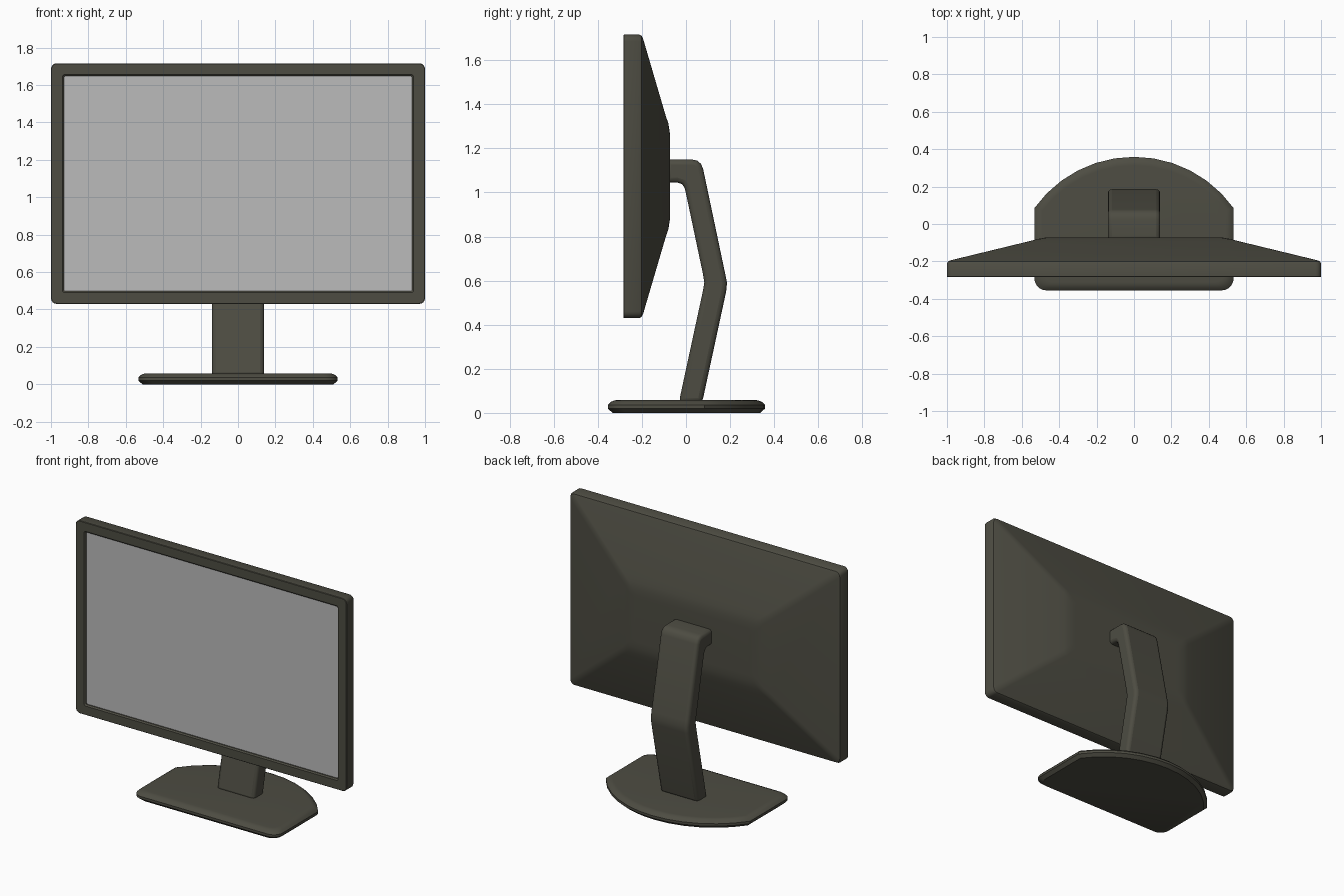
import bpy, bmesh, math

if "Cube" in bpy.data.objects:
    bpy.data.objects.remove(bpy.data.objects["Cube"])


def material(name, rgb):
    m = bpy.data.materials.new(name)
    m.diffuse_color = (*rgb, 1)
    m.use_nodes = True
    m.node_tree.nodes["Principled BSDF"].inputs["Base Color"].default_value = m.diffuse_color
    return m


dark = material("dark_plastic", (0.075, 0.073, 0.055))
grey = material("screen_grey", (0.5, 0.5, 0.5))


def loft(name, rings, mat, angle, caps=(True, True)):
    """Skin a list of equal-length closed rings of 3D points."""
    bm = bmesh.new()
    vr = [[bm.verts.new(p) for p in ring] for ring in rings]
    n = len(vr[0])
    for a, b in zip(vr, vr[1:]):
        for i in range(n):
            j = (i + 1) % n
            bm.faces.new((a[i], a[j], b[j], b[i]))
    if caps[0]:
        bm.faces.new(vr[0][::-1])
    if caps[1]:
        bm.faces.new(vr[-1])
    bmesh.ops.recalc_face_normals(bm, faces=bm.faces)
    me = bpy.data.meshes.new(name)
    bm.to_mesh(me)
    bm.free()
    ob = bpy.data.objects.new(name, me)
    bpy.context.collection.objects.link(ob)
    me.materials.append(mat)
    bpy.ops.object.select_all(action='DESELECT')
    bpy.context.view_layer.objects.active = ob
    ob.select_set(True)
    bpy.ops.object.shade_smooth_by_angle(angle=math.radians(angle))
    return ob


ZC = 1.073  # height of the display centre


def rect(hx, hz, r, y, steps=4):
    """Rounded rectangle facing the viewer at depth y."""
    pts = []
    for k, (sx, sz) in enumerate(((1, 1), (-1, 1), (-1, -1), (1, -1))):
        for i in range(steps + 1):
            a = math.pi / 2 * (k + i / steps)
            pts.append((sx * (hx - r) + r * math.cos(a), y,
                        ZC + sz * (hz - r) + r * math.sin(a)))
    return pts


# Display housing: screen recess, bezel, rim, tapered back
loft("display_housing", [rect(*a) for a in (
    (0.930, 0.575, 0.008, -0.268),
    (0.930, 0.575, 0.008, -0.276),
    (0.938, 0.583, 0.012, -0.284),
    (0.997, 0.640, 0.028, -0.284),
    (1.000, 0.643, 0.030, -0.281),
    (1.000, 0.643, 0.030, -0.212),
    (0.995, 0.637, 0.030, -0.201),
    (0.980, 0.622, 0.030, -0.194),
    (0.560, 0.275, 0.030, -0.092),
    (0.515, 0.240, 0.030, -0.080),
    (0.475, 0.195, 0.030, -0.073),
    (0.430, 0.155, 0.030, -0.072))], dark, 35, caps=(False, True))

# Screen panel
loft("screen", [rect(0.930, 0.575, 0.008, -0.268)], grey, 30, caps=(True, False))

# Bent stand neck: side profile swept across the width
profile = [(-0.09, 1.15), (0.025, 1.15), (0.05, 1.145), (0.068, 1.13), (0.078, 1.105),
           (0.178, 0.63), (0.186, 0.59), (0.182, 0.55), (0.073, 0.045),
           (-0.033, 0.045), (0.076, 0.55), (0.083, 0.59), (0.077, 0.63),
           (0.0, 0.995), (-0.006, 1.02), (-0.018, 1.038), (-0.04, 1.045), (-0.09, 1.045)]
neck = loft("stand_neck", [[(x, y, z) for y, z in profile] for x in (-0.14, 0.14)], dark, 40)
bevel = neck.modifiers.new("soft_edges", 'BEVEL')
bevel.width = 0.022
bevel.segments = 3
bevel.limit_method = 'ANGLE'
bevel.angle_limit = math.radians(60)


# Stand base: straight front, arched back
def base_ring(z, d):
    pts = []
    r, hx, y0 = 0.065, 0.533, -0.355
    for s, start in ((-1, math.pi), (1, 1.5 * math.pi)):
        for i in range(6):
            a = start + math.pi / 2 * i / 5
            pts.append((s * (hx - r) + r * math.cos(a), y0 + r + r * math.sin(a)))
    R, cy = 0.655, -0.296
    half = math.asin(hx / R)
    for i in range(13):
        a = half - 2 * half * i / 12
        pts.append((R * math.sin(a), cy + R * math.cos(a)))
    return [(x * (1 - d / hx), y * (1 - d / 0.357), z) for x, y in pts]


loft("stand_base", [base_ring(z, d) for z, d in (
    (0, 0.022), (0.02, 0.0), (0.036, 0.0), (0.050, 0.014), (0.057, 0.032), (0.058, 0.045))],
     dark, 35)
